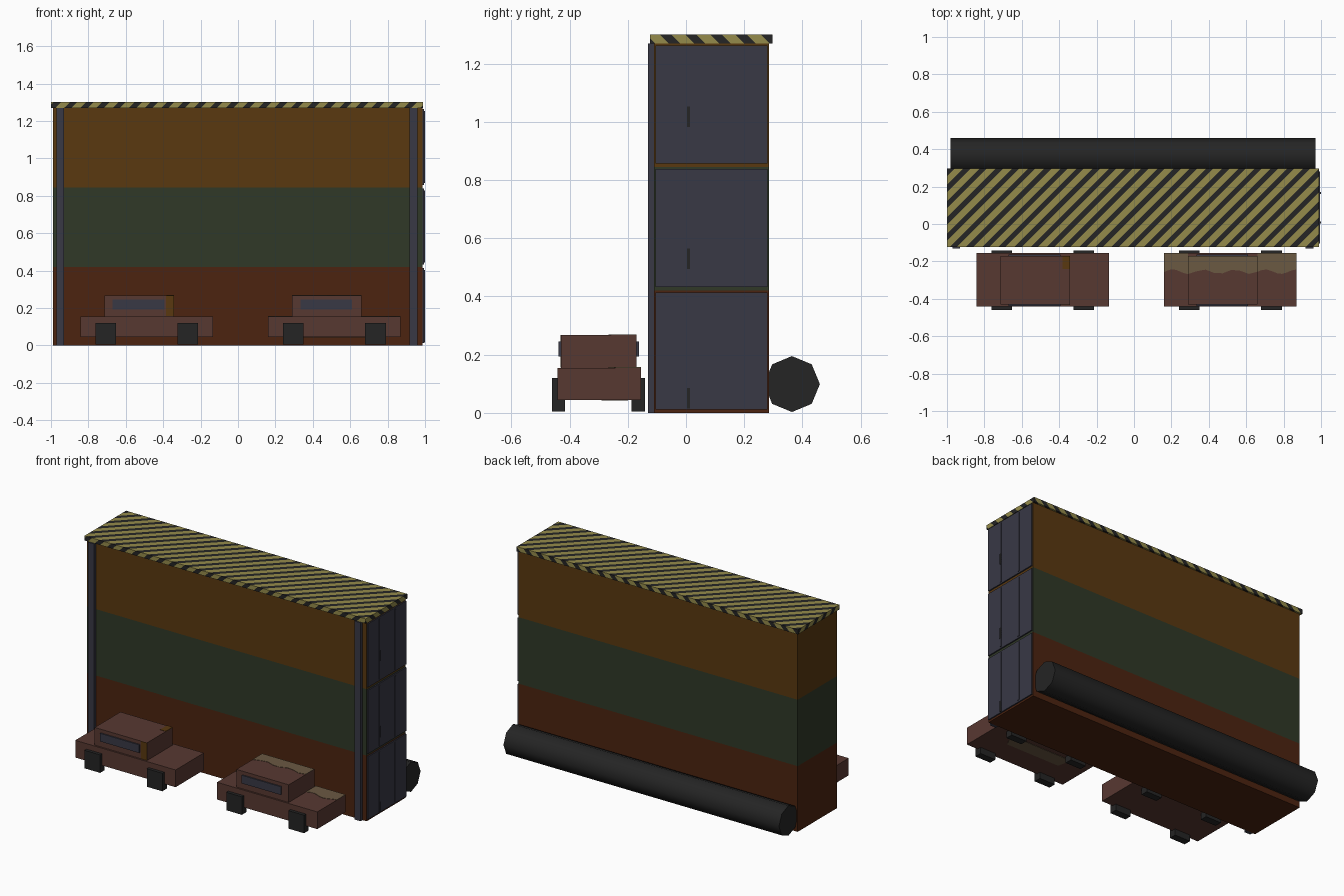
import bpy, bmesh, math
from mathutils import Vector

if "Cube" in bpy.data.objects:
    bpy.data.objects.remove(bpy.data.objects["Cube"])


def mat(name, r, g, b):
    m = bpy.data.materials.new(name)
    m.diffuse_color = (r, g, b, 1)
    m.use_nodes = True
    m.node_tree.nodes["Principled BSDF"].inputs["Base Color"].default_value = m.diffuse_color
    return m


RED = mat("rust red", .072, .017, .005)
GREEN = mat("dark green", .029, .04, .02)
OCHRE = mat("ochre", .10, .04, .005)
SLATE = mat("slate", .04, .04, .06)
BLACK = mat("black", .018, .018, .018)
YELLOW = mat("hazard yellow", .30, .26, .07)
CAR = mat("car brown", .097, .04, .031)
TAN = mat("tan", .146, .10, .055)


def finish(name, bm, *mats):
    bmesh.ops.recalc_face_normals(bm, faces=bm.faces)
    me = bpy.data.meshes.new(name)
    bm.to_mesh(me)
    bm.free()
    for m in mats:
        me.materials.append(m)
    ob = bpy.data.objects.new(name, me)
    bpy.context.collection.objects.link(ob)
    return ob


def box_bm(x, y, z):
    bm = bmesh.new()
    bmesh.ops.create_cube(bm, size=1)
    for v in bm.verts:
        v.co = Vector([(a + b) / 2 + c * (b - a) for (a, b), c in zip((x, y, z), v.co)])
    return bm


def box(name, x, y, z, m):
    return finish(name, box_bm(x, y, z), m)


def plate(name, pts, z, thick, m):
    """Flat outline in x/y, given a thickness upwards."""
    bm = bmesh.new()
    f = bm.faces.new([bm.verts.new((x, y, z)) for x, y in pts])
    ext = bmesh.ops.extrude_face_region(bm, geom=[f])
    for v in ext["geom"]:
        if isinstance(v, bmesh.types.BMVert):
            v.co.z += thick
    return finish(name, bm, m)


# stacked containers with door panels on the right end
levels = [(0, .42, RED), (.42, .845, GREEN), (.845, 1.27, OCHRE)]
for i, (z0, z1, m) in enumerate(levels):
    box(f"container_{i}", (-.99, .987), (-.11, .285), (z0, z1), m)
    d0, d1 = z0 + .012, z1 - .007
    box(f"door_{i}", (.98, .995), (-.105, .28), (d0, d1), SLATE)
    for y in (.008, .166):
        box(f"door_bar_{i}", (.99, .999), (y - .006, y + .006), (d0 + .01, d1 - .01), SLATE)
    hz = (.05, .53, 1.017)[i]
    box(f"door_handle_{i}", (.99, 1.0), (.003, .014), (hz - .035, hz + .035), BLACK)

# corner posts on the front
for x in (-.95, .938):
    box("corner_post", (x - .021, x + .021), (-.13, -.108), (0, 1.27), SLATE)

# striped roof slab: cut along diagonals, then alternate colours
bm = box_bm((-1, .99), (-.123, .297), (1.27, 1.30))
n = Vector((1, -1, -1))
pitch, dark = .0865, .45
for k in range(-32, 2):
    for off in (0, dark):
        bmesh.ops.bisect_plane(bm, geom=bm.verts[:] + bm.edges[:] + bm.faces[:],
                               plane_co=n * ((k + off) * pitch / 3), plane_no=n.normalized())
for f in bm.faces:
    t = f.calc_center_median().dot(n) / pitch
    f.material_index = 1 if t - math.floor(t) < dark else 0
finish("striped_roof", bm, YELLOW, BLACK)

# eight-sided pipe behind the stack
bpy.ops.mesh.primitive_cylinder_add(vertices=8, radius=.096, depth=1.95,
                                    location=(-.005, .364, .099), rotation=(0, math.pi / 2, 0))
pipe = bpy.context.object
pipe.name = "pipe"
pipe.data.materials.append(BLACK)
bpy.ops.object.shade_smooth_by_angle(angle=math.radians(60))

# two parked cars
for side, x0 in (("left", -.843), ("right", .16)):
    box(f"{side}_car_body", (x0, x0 + .71), (-.441, -.155), (.045, .155), CAR)
    box(f"{side}_car_cabin", (x0 + .13, x0 + .50), (-.43, -.17), (.15, .268), CAR)
    for y in (-.438, -.17):
        box(f"{side}_car_window", (x0 + .173, x0 + .45), (y, y + .008), (.193, .245), SLATE)
    for wx in (.135, .575):
        for y in (-.461, -.187):
            box(f"{side}_car_wheel", (x0 + wx - .055, x0 + wx + .055), (y, y + .046),
                (.005, .12), BLACK)

# ochre repair patch on the left car's cabin
box("cabin_patch_front", (-.385, -.343), (-.432, -.428), (.156, .268), OCHRE)
box("cabin_patch_top", (-.383, -.343), (-.24, -.17), (.266, .270), OCHRE)

# worn tan paint with a wavy edge on the right car
for name, a, b, z, back in (("trunk", .16, .29, .154, -.155), ("roof", .29, .66, .267, -.17),
                            ("hood", .66, .87, .154, -.155)):
    edge = [(a + (b - a) * i / 8, -.255 + .012 * math.sin((a + (b - a) * i / 8) * 38))
            for i in range(9)]
    plate(f"worn_paint_{name}", edge + [(b, back), (a, back)], z, .003, TAN)
plate("worn_paint_under", [(.32, -.29), (.7, -.29), (.74, -.2), (.3, -.2)], .043, .003, TAN)
